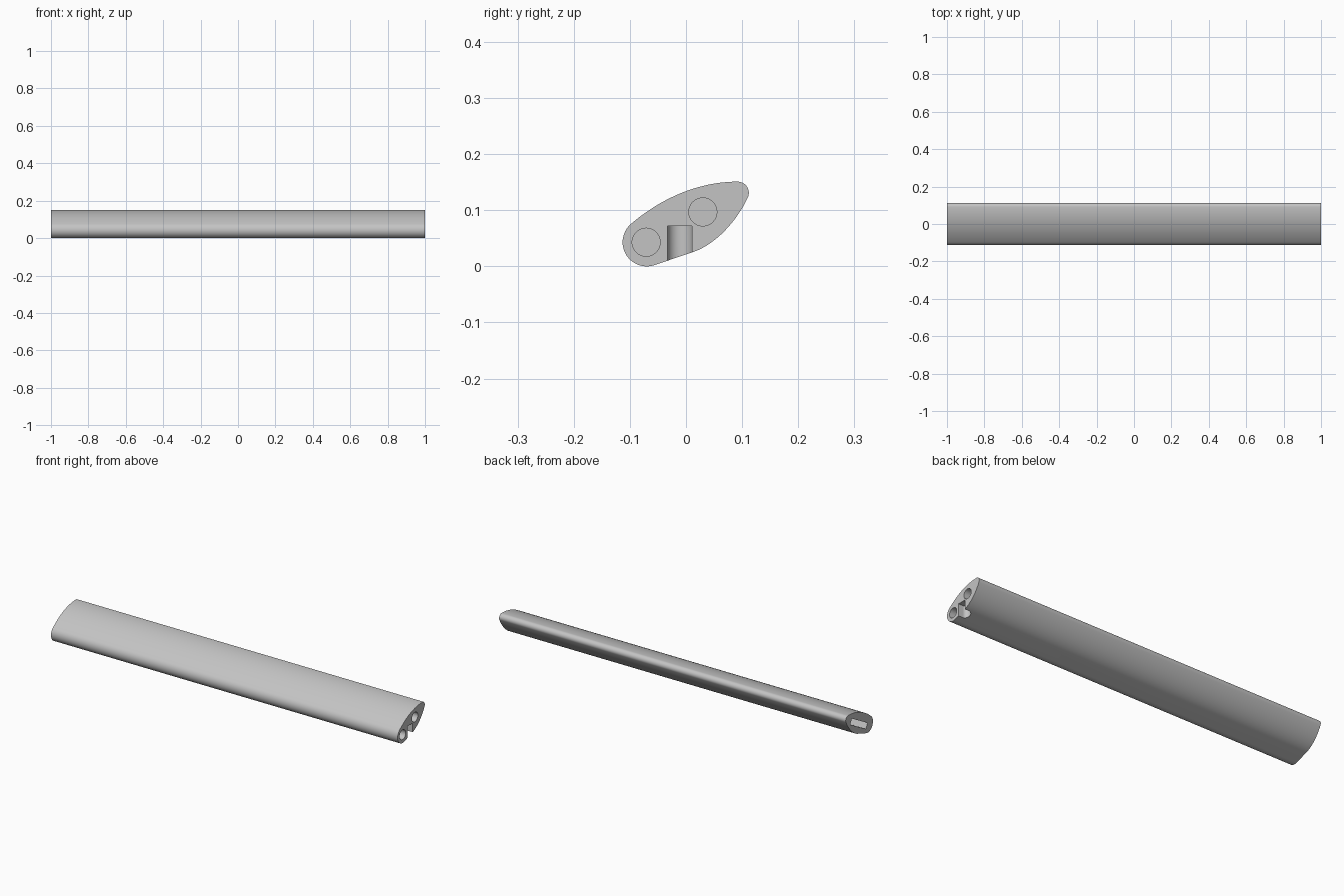
import bpy, bmesh
from math import radians, cos, sin, pi
from mathutils import Vector, Matrix
from mathutils.geometry import interpolate_bezier

if "Cube" in bpy.data.objects:
    bpy.data.objects.remove(bpy.data.objects["Cube"])

grey = bpy.data.materials.new("plain_grey")
grey.use_nodes = True
grey.diffuse_color = (0.55, 0.55, 0.55, 1)
grey.node_tree.nodes["Principled BSDF"].inputs["Base Color"].default_value = (0.55, 0.55, 0.55, 1)


def arc(center, r, a, b, n):
    """Points on a circle from angle a to b, in degrees."""
    steps = [radians(a + (b - a) * i / n) for i in range(n + 1)]
    return [Vector((center[0] + r * cos(t), center[1] + r * sin(t))) for t in steps]


def extrude(name, profile, x0, x1):
    """Prism along x from a (y, z) profile."""
    bm = bmesh.new()
    face = bm.faces.new([bm.verts.new((x0, p[0], p[1])) for p in profile])
    top = bmesh.ops.extrude_face_region(bm, geom=[face])["geom"]
    verts = [g for g in top if isinstance(g, bmesh.types.BMVert)]
    bmesh.ops.translate(bm, verts=verts, vec=(x1 - x0, 0, 0))
    bmesh.ops.recalc_face_normals(bm, faces=bm.faces)
    return add(name, bm)


def add(name, bm):
    mesh = bpy.data.meshes.new(name)
    bm.to_mesh(mesh)
    bm.free()
    mesh.materials.append(grey)
    obj = bpy.data.objects.new(name, mesh)
    bpy.context.collection.objects.link(obj)
    return obj


# Blade outline: round nose, arched top, small round tail, bowed underside
nose = arc((-0.07, 0.043), 0.043, 288, 130, 28)
tail = arc((0.092, 0.131), 0.02, 90, -25, 16)
top = interpolate_bezier(nose[-1], Vector((-0.045, 0.121)), Vector((0.022, 0.151)), tail[0], 24)
under = interpolate_bezier(tail[-1], Vector((0.091, 0.082)), Vector((0.054, 0.039)),
                           Vector((0.011, 0.025)), 24)
blade = extrude("blade", nose + top[1:-1] + tail + under[1:], -1, 1)

# Two round sockets in the left end
cutters = [extrude("socket_cutter", arc(c, 0.025, 0, 354.375, 63), 0.85, 1.1)
           for c in ((-0.071, 0.043), (0.03, 0.097))]

# Notch with a rounded inner end, open to the underside
bm = bmesh.new()
outline = [(1.1, 0.011), (1.1, -0.033)]
outline += [(0.975 - 0.022 * sin(t), -0.011 - 0.022 * cos(t)) for t in [pi * i / 24 for i in range(25)]]
base = bm.faces.new([bm.verts.new((x, y, -0.1)) for x, y in outline])
lifted = bmesh.ops.extrude_face_region(bm, geom=[base])["geom"]
bmesh.ops.translate(bm, vec=(0, 0, 0.172),
                    verts=[g for g in lifted if isinstance(g, bmesh.types.BMVert)])
bmesh.ops.recalc_face_normals(bm, faces=bm.faces)
cutters.append(add("notch_cutter", bm))

# Slanted flat slot in the right end
turn = Matrix.Rotation(radians(29), 2)
corners = [(-0.074, -0.015), (0.074, -0.015), (0.074, 0.015), (-0.074, 0.015)]
slot = [Vector((0.003, 0.074)) + turn @ Vector(c) for c in corners]
cutters.append(extrude("slot_cutter", slot, -1.1, -0.8))

# Cut every recess, then drop the cutters
bpy.context.view_layer.objects.active = blade
for cutter in cutters:
    cutter.hide_render = True
    mod = blade.modifiers.new("recess", "BOOLEAN")
    mod.operation = "DIFFERENCE"
    mod.solver = "EXACT"
    mod.object = cutter
    bpy.ops.object.modifier_apply(modifier=mod.name)
    bpy.data.objects.remove(cutter)

bpy.ops.object.select_all(action="DESELECT")
blade.select_set(True)
bpy.ops.object.shade_smooth_by_angle(angle=radians(30))
